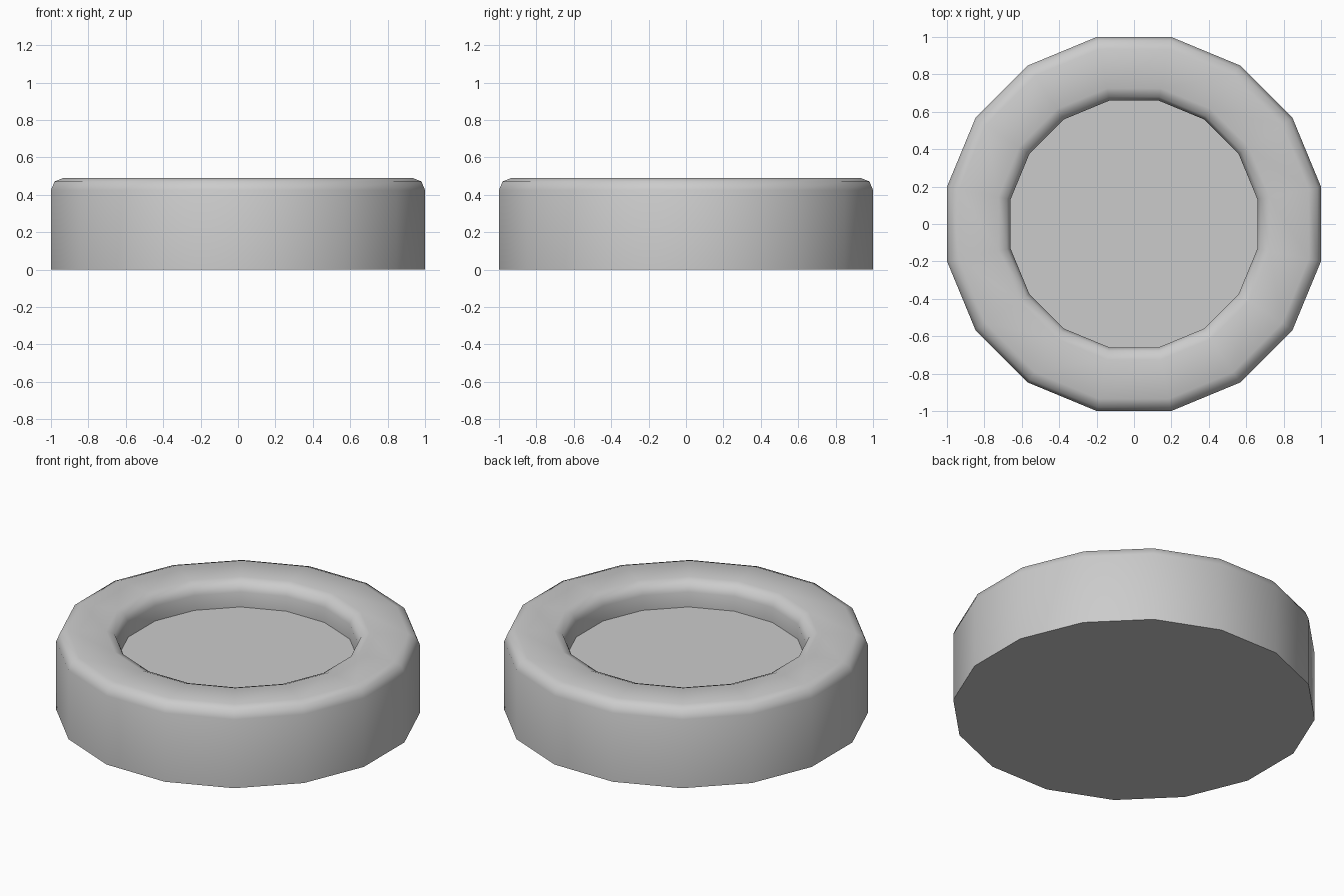
import bpy, bmesh, math

if "Cube" in bpy.data.objects:
    bpy.data.objects.remove(bpy.data.objects["Cube"])

SIDES = 16
FLAT = 1 / math.cos(math.pi / SIDES)  # apothem to corner radius

# cross-section from base edge, over the rounded rim, down to the recess floor
profile = [(1.0, 0.0), (1.0, 0.425), (0.981, 0.471), (0.935, 0.49),
           (0.725, 0.49), (0.679, 0.471), (0.66, 0.425), (0.66, 0.333)]


def lathe(name, points):
    bm = bmesh.new()
    rings = []
    for r, z in points:
        ring = []
        for i in range(SIDES):
            a = 2 * math.pi * (i + 0.5) / SIDES
            ring.append(bm.verts.new((r * FLAT * math.cos(a), r * FLAT * math.sin(a), z)))
        rings.append(ring)
    for lo, hi in zip(rings, rings[1:]):
        for i in range(SIDES):
            j = (i + 1) % SIDES
            bm.faces.new((lo[i], lo[j], hi[j], hi[i]))
    # flat underside and recess floor
    bm.faces.new(rings[0][::-1])
    bm.faces.new(rings[-1])
    mesh = bpy.data.meshes.new(name)
    bm.to_mesh(mesh)
    bm.free()
    obj = bpy.data.objects.new(name, mesh)
    bpy.context.collection.objects.link(obj)
    return obj


# round dish with a raised rim
dish = lathe("round_dish", profile)
bpy.context.view_layer.objects.active = dish
dish.select_set(True)
bpy.ops.object.shade_smooth_by_angle(angle=math.radians(50))
